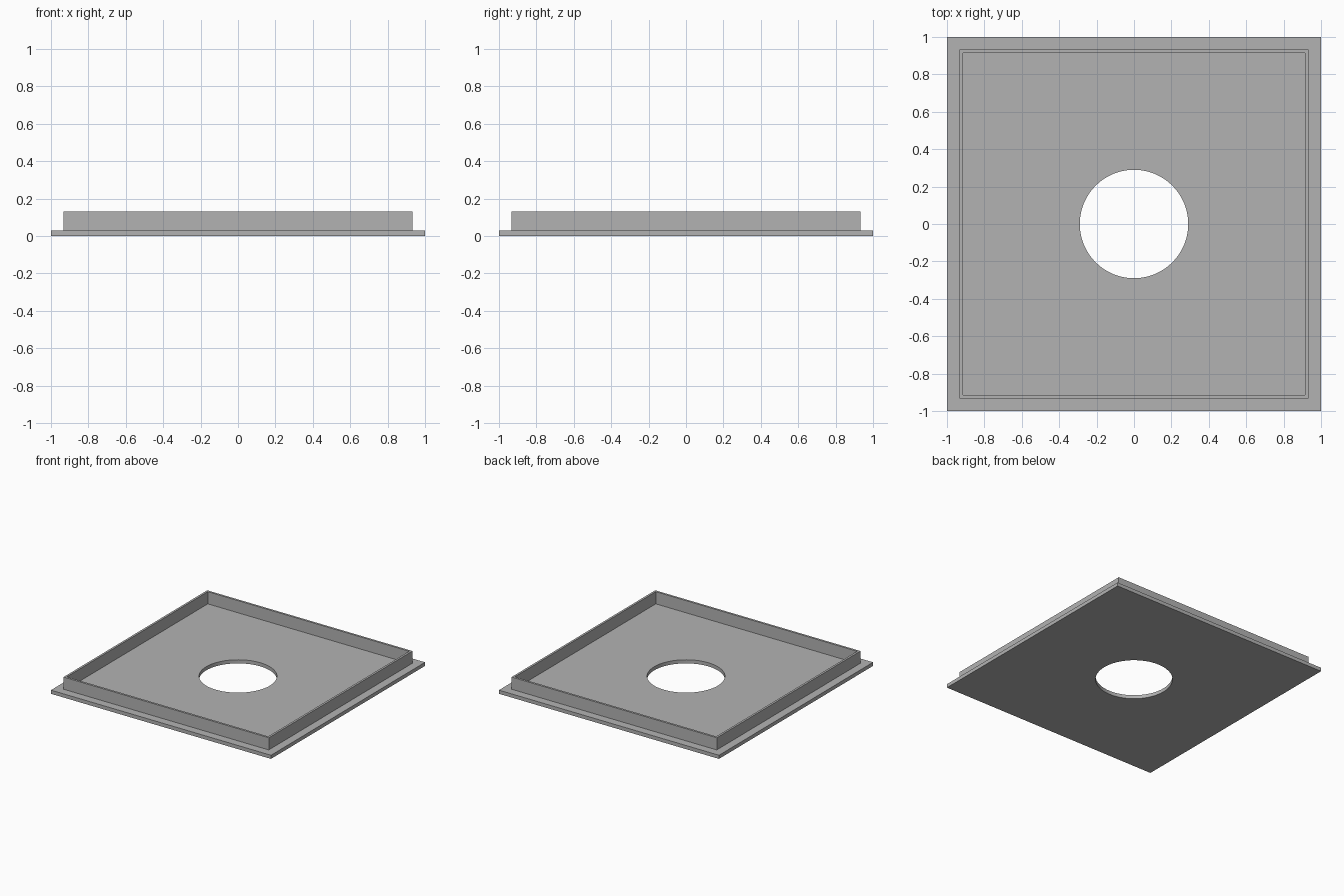
import bpy
import bmesh
from mathutils import Matrix

PLATE_H = 0.03
RIM_TOP = 0.13
RIM_OUTER = 0.905
RIM_INNER = 0.88
HOLE_R = 0.29

old = bpy.data.objects.get("Cube")
if old:
    bpy.data.objects.remove(old, do_unlink=True)

# Plain grey material
grey = bpy.data.materials.new("plain grey")
grey.use_nodes = True
colour = (0.45, 0.45, 0.45, 1)
grey.diffuse_color = colour
grey.node_tree.nodes["Principled BSDF"].inputs["Base Color"].default_value = colour


def make_object(name, bm):
    mesh = bpy.data.meshes.new(name)
    bm.normal_update()
    bm.to_mesh(mesh)
    bm.free()
    mesh.materials.append(grey)
    obj = bpy.data.objects.new(name, mesh)
    bpy.context.collection.objects.link(obj)
    return obj


# Square plate with a raised rim: inset the top twice, then lift the ring between
bm = bmesh.new()
bmesh.ops.create_cube(bm, size=1, matrix=Matrix.Translation((0, 0, PLATE_H / 2))
                      @ Matrix.Diagonal((2, 2, PLATE_H, 1)))
bm.normal_update()
top = max(bm.faces, key=lambda f: f.calc_center_median().z)
bmesh.ops.inset_region(bm, faces=[top], thickness=1 - RIM_OUTER)
ring = bmesh.ops.inset_region(bm, faces=[top], thickness=RIM_OUTER - RIM_INNER)["faces"]
lifted = bmesh.ops.extrude_face_region(bm, geom=ring)["geom"]
bmesh.ops.delete(bm, geom=ring, context="FACES_ONLY")
bmesh.ops.translate(bm, verts=[v for v in lifted if isinstance(v, bmesh.types.BMVert)],
                    vec=(0, 0, RIM_TOP - PLATE_H))
bmesh.ops.recalc_face_normals(bm, faces=bm.faces)
plate = make_object("rimmed_plate", bm)

# Round hole through the centre
bm = bmesh.new()
bmesh.ops.create_cone(bm, cap_ends=True, segments=64, radius1=HOLE_R, radius2=HOLE_R, depth=1)
cutter = make_object("hole_cutter", bm)
cutter.hide_render = True
cut = plate.modifiers.new("centre hole", "BOOLEAN")
cut.operation = "DIFFERENCE"
cut.solver = "EXACT"
cut.object = cutter

# Apply the cut, drop the cutter, smooth only the wall of the hole
bpy.ops.object.select_all(action="DESELECT")
plate.select_set(True)
bpy.context.view_layer.objects.active = plate
bpy.ops.object.modifier_apply(modifier=cut.name)
bpy.data.objects.remove(cutter, do_unlink=True)
bpy.ops.object.shade_smooth_by_angle()
